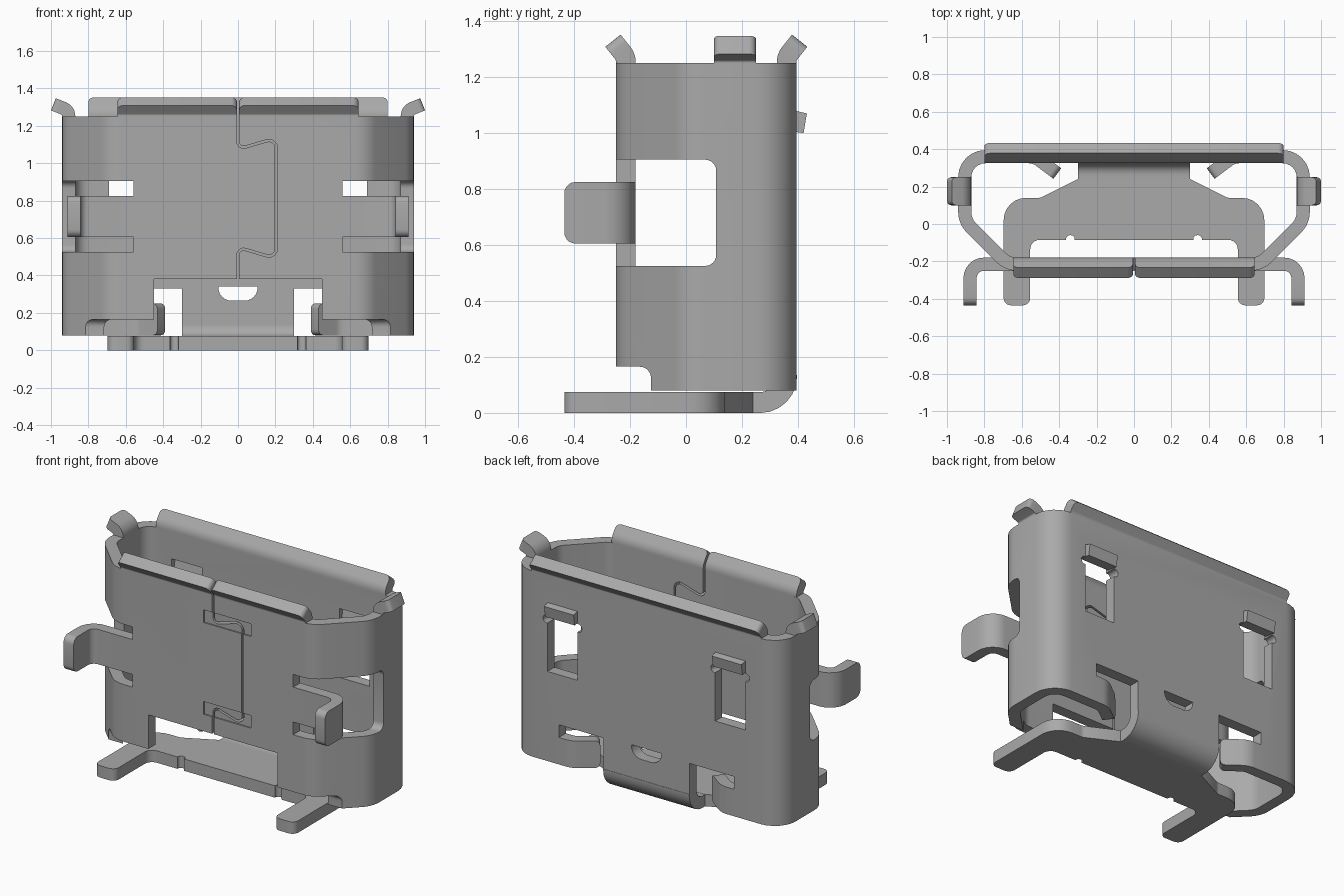
import bpy, bmesh, math
from mathutils import Vector

old = bpy.data.objects.get("Cube")
if old:
    bpy.data.objects.remove(old, do_unlink=True)

steel = bpy.data.materials.new("brushed steel grey")
steel.use_nodes = True
GREY = (0.4, 0.4, 0.4, 1)
steel.diffuse_color = GREY
steel.node_tree.nodes["Principled BSDF"].inputs["Base Color"].default_value = GREY

T = 0.07    # sheet thickness
PLANES = {"xy": lambda a, b, c: (a, b, c),
          "xz": lambda a, b, c: (a, c, b),
          "yz": lambda a, b, c: (c, a, b)}


def rounded(points, closed=False, steps=6):
    """Replace each (a, b, radius) corner by an arc."""
    out, n = [], len(points)
    for i, p in enumerate(points):
        v = Vector(p[:2])
        if len(p) < 3 or (not closed and i in (0, n - 1)):
            out.append(v)
            continue
        d0 = (Vector(points[i - 1][:2]) - v).normalized()
        d1 = (Vector(points[(i + 1) % n][:2]) - v).normalized()
        half = d0.angle(d1) / 2
        centre = v + (d0 + d1).normalized() * (p[2] / math.sin(half))
        t = p[2] / math.tan(half)
        a, b = v + d0 * t - centre, v + d1 * t - centre
        sweep = math.pi - 2 * half
        for k in range(steps + 1):
            f = k / steps
            out.append(centre + (a * math.sin((1 - f) * sweep) + b * math.sin(f * sweep)) / math.sin(sweep))
    return out


def finish(name, bm):
    bmesh.ops.recalc_face_normals(bm, faces=bm.faces)
    mesh = bpy.data.meshes.new(name)
    bm.to_mesh(mesh)
    bm.free()
    mesh.materials.append(steel)
    obj = bpy.data.objects.new(name, mesh)
    bpy.context.collection.objects.link(obj)
    return obj


def prism(name, points, plane, lo, hi):
    """Extrude a rounded outline between lo and hi."""
    bm = bmesh.new()
    pts = rounded(points, True)
    rings = [[bm.verts.new(PLANES[plane](p.x, p.y, c)) for p in pts] for c in (lo, hi)]
    for ring in rings:
        bm.faces.new(ring)
    for i in range(len(pts)):
        j = (i + 1) % len(pts)
        bm.faces.new((rings[0][i], rings[0][j], rings[1][j], rings[1][i]))
    return finish(name, bm)


def strip(name, points, plane, lo, hi, thick=T, closed=False, end_radius=0):
    """Bent sheet following a path, optionally with rounded free-end corners."""
    path = rounded(points, closed)
    n = len(path)
    bm = bmesh.new()
    sections = []
    for i, p in enumerate(path):
        before = path[i - 1] if closed or i else None
        after = path[(i + 1) % n] if closed or i < n - 1 else None
        d0 = (p - before).normalized() if before else (after - p).normalized()
        d1 = (after - p).normalized() if after else d0
        m = (d0 + d1).normalized()
        off = Vector((-m.y, m.x)) * (thick / 2 / m.dot(d1))
        sections.append([bm.verts.new(PLANES[plane](q.x, q.y, c))
                         for q, c in ((p - off, lo), (p + off, lo), (p + off, hi), (p - off, hi))])
    for i in range(n if closed else n - 1):
        s, e = sections[i], sections[(i + 1) % n]
        for k in range(4):
            bm.faces.new((s[k], s[(k + 1) % 4], e[(k + 1) % 4], e[k]))
    if not closed:
        bm.faces.new(sections[0])
        bm.faces.new(sections[-1])
    if end_radius:
        s = sections[-1]
        corners = [bm.edges.get((s[0], s[1])), bm.edges.get((s[2], s[3]))]
        bmesh.ops.bevel(bm, geom=corners, offset=end_radius, segments=5, profile=0.5, affect='EDGES')
    return finish(name, bm)


def rect(a0, b0, a1, b1, r=0.0):
    pts = [(a0, b0), (a1, b0), (a1, b1), (a0, b1)]
    return [p + (r,) for p in pts] if r else pts


def cut(target, cutter):
    mod = target.modifiers.new("cut", 'BOOLEAN')
    mod.operation, mod.solver, mod.object = 'DIFFERENCE', 'EXACT', cutter
    cutter.hide_render = True
    bpy.context.view_layer.objects.active = target
    bpy.ops.object.modifier_apply(modifier=mod.name)
    bpy.data.objects.remove(cutter, do_unlink=True)


# Shell: closed sheet ring with chamfered front corners
half = [(0.675, -0.215, 0.12), (0.905, 0.015, 0.12), (0.905, 0.36, 0.11)]
ring = half + [(-x, y, r) for x, y, r in reversed(half)]
shell = strip("shell", ring, "xy", 0.08, 1.25, closed=True)
parts = [shell]

# Openings along the bottom
cut(shell, prism("front_opening", rect(-0.45, -0.1, 0.45, 0.38), "xz", -0.4, 0.0))
cut(shell, prism("front_notch", [(-0.5, 0), (-0.125, 0), (-0.125, 0.165, 0.04), (-0.5, 0.165)], "yz", -1.2, 1.2))
cut(shell, prism("tongue_gap", rect(-0.31, 0, 0.31, 0.135), "xz", 0.2, 0.5))
cut(shell, prism("tongue_hole", [(-0.105, 0.34), (-0.105, 0.265, 0.07), (0.105, 0.265, 0.07), (0.105, 0.34)],
                 "xz", 0.2, 0.5))

# Interlocking seam and its shallow recesses
for z in (1.105, 0.527):
    cut(shell, prism("seam_recess", rect(-0.065, z - 0.04, 0.265, z + 0.04), "xz", -0.4, -0.242))
seam = [(0, 1.4), (0, 1.075, 0.03), (0.205, 1.135, 0.04), (0.205, 0.49, 0.04), (0, 0.55, 0.03), (0, 0.3)]
cut(shell, strip("seam", seam, "xz", -0.4, -0.1, thick=0.012))

for s, side in ((1, "left"), (-1, "right")):
    # Side cutouts, latch windows and bottom slots
    x0, x1 = sorted((s * 0.56, s * 1.2))
    cut(shell, prism("side_cutout", [(-0.5, 0.525), (0.108, 0.525, 0.04), (0.108, 0.905, 0.04), (-0.5, 0.905)],
                     "yz", x0, x1))
    cut(shell, prism("latch_window", rect(s * 0.48, 0.645, s * 0.69, 1.08), "xz", 0.2, 0.5))
    cut(shell, prism("latch_relief", rect(s * 0.45, 0.95, s * 0.72, 1.0, 0.024), "xz", 0.2, 0.5))
    cut(shell, prism("bottom_slot", rect(s * 0.3, 0, s * 0.61, 0.33), "xz", 0.2, 0.5))

    # Tilted latch tooth in each back window
    tooth = [(0.345, 1.01), (0.42, 1.0), (0.432, 1.07), (0.36, 1.087)]
    xa, xb = sorted((s * 0.482, s * 0.688))
    parts.append(prism(side + "_latch_tooth", tooth, "yz", xa, xb))

    # Inward bent guide flap beside each slot
    parts.append(strip(side + "_guide_flap", [(s * 0.61, 0.36), (s * 0.53, 0.36, 0.1), (s * 0.41, 0.27)],
                       "xy", 0.08, 0.25, end_radius=0.03))

    # Mounting arm bent forward from the front wall
    parts.append(strip(side + "_arm", [(s * 0.56, -0.215), (s * 0.877, -0.215, 0.075), (s * 0.877, -0.435)],
                       "xy", 0.605, 0.825, end_radius=0.04))

    # Flared lips on the side and the front rim
    parts.append(strip(side + "_side_lip", [(s * 0.905, 1.25), (s * 0.905, 1.282, 0.045), (s * 0.987, 1.315)],
                       "xz", 0.1, 0.25, end_radius=0.025))
    xa, xb = sorted((s * 0.006, s * 0.645))
    parts.append(strip(side + "_front_lip", [(-0.215, 1.25), (-0.215, 1.272, 0.05), (-0.261, 1.33)],
                       "yz", xa, xb, end_radius=0.03))

# Back lip
parts.append(strip("back_lip", [(0.36, 1.25), (0.36, 1.272, 0.05), (0.406, 1.33)],
                   "yz", -0.8, 0.8, end_radius=0.03))

# Curved tongue joining the back wall to the base
parts.append(strip("base_bend", [(0.36, 0.135), (0.36, 0.037, 0.095), (0.24, 0.037)], "yz", -0.3, 0.3, thick=0.074))

# Base plate with two forward feet
base = [(0.3, 0.24), (0.5, 0.14, 0.05), (0.697, 0.14, 0.12), (0.697, -0.435, 0.04), (0.555, -0.435, 0.04),
        (0.555, -0.085, 0.05), (0.363, -0.085), (0.363, -0.06, 0.02), (0.317, -0.06, 0.02), (0.317, -0.085)]
base += [(-p[0],) + p[1:] for p in reversed(base)]
parts.append(prism("base_plate", base, "xy", 0.0, 0.075))

# Smooth bends, sharp sheet edges
for obj in bpy.context.view_layer.objects:
    obj.select_set(obj in parts)
bpy.context.view_layer.objects.active = shell
bpy.ops.object.shade_smooth_by_angle(angle=math.radians(30))
